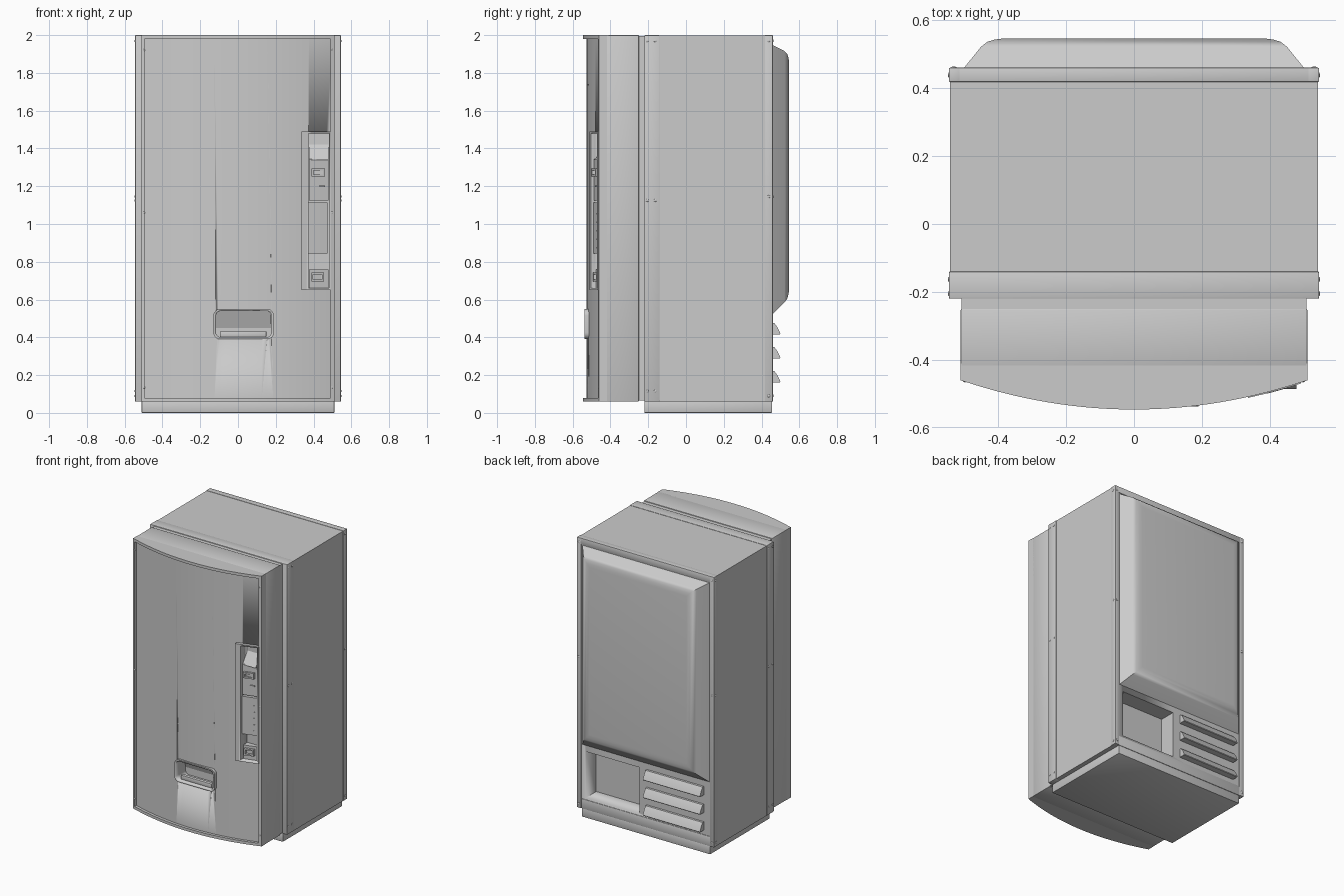
import bpy, bmesh, math

if "Cube" in bpy.data.objects:
    bpy.data.objects.remove(bpy.data.objects["Cube"])


def finish(bm, name, bevel=0.0):
    bmesh.ops.recalc_face_normals(bm, faces=bm.faces)
    me = bpy.data.meshes.new(name)
    bm.to_mesh(me)
    bm.free()
    ob = bpy.data.objects.new(name, me)
    bpy.context.collection.objects.link(ob)
    bpy.ops.object.select_all(action='DESELECT')
    bpy.context.view_layer.objects.active = ob
    ob.select_set(True)
    if bevel:
        m = ob.modifiers.new("bevel", 'BEVEL')
        m.width, m.segments = bevel, 2
        bpy.ops.object.modifier_apply(modifier=m.name)
    bpy.ops.object.shade_smooth_by_angle(angle=math.radians(35))
    return ob


def prism(name, pts, axis, a, b, bevel=0.0):
    """Extrude a 2D outline along an axis from a to b."""
    put = {'x': lambda p, t: (t, p[0], p[1]),
           'y': lambda p, t: (p[0], t, p[1]),
           'z': lambda p, t: (p[0], p[1], t)}[axis]
    bm = bmesh.new()
    lo = [bm.verts.new(put(p, a)) for p in pts]
    hi = [bm.verts.new(put(p, b)) for p in pts]
    bm.faces.new(lo)
    bm.faces.new(hi)
    n = len(pts)
    for i in range(n):
        j = (i + 1) % n
        bm.faces.new((lo[i], lo[j], hi[j], hi[i]))
    return finish(bm, name, bevel)


def box(name, x0, x1, y0, y1, z0, z1, bevel=0.0):
    return prism(name, [(x0, y0), (x1, y0), (x1, y1), (x0, y1)], 'z', z0, z1, bevel)


def front(x):
    """Bowed front of the door."""
    return -0.46 - 0.086 * (1 - (x / 0.51) ** 2)


def bowed(name, x0, x1, z0, z1, off, yb=-0.41, n=6):
    xs = [x0 + (x1 - x0) * i / n for i in range(n + 1)]
    return prism(name, [(x, front(x) + off) for x in xs] + [(x1, yb), (x0, yb)], 'z', z0, z1)


def rounded(x0, x1, z0, z1, r, n=6):
    pts = []
    for k, (cx, cz) in enumerate([(x1 - r, z1 - r), (x0 + r, z1 - r), (x0 + r, z0 + r), (x1 - r, z0 + r)]):
        for i in range(n + 1):
            t = math.pi / 2 * (k + i / n)
            pts.append((cx + r * math.cos(t), cz + r * math.sin(t)))
    return pts


def cut(ob, cutter):
    cutter.hide_render = True
    bpy.context.view_layer.objects.active = ob
    m = ob.modifiers.new("cut", 'BOOLEAN')
    m.operation, m.object, m.solver = 'DIFFERENCE', cutter, 'EXACT'
    bpy.ops.object.modifier_apply(modifier=m.name)
    bpy.data.objects.remove(cutter)


def screw(name, loc, axis='X', r=0.008):
    bm = bmesh.new()
    bmesh.ops.create_uvsphere(bm, u_segments=10, v_segments=6, radius=r)
    s = (0.5, 1, 1) if axis == 'X' else (1, 0.5, 1)
    bmesh.ops.scale(bm, vec=s, verts=bm.verts)
    bmesh.ops.translate(bm, vec=loc, verts=bm.verts)
    return finish(bm, name)


# Cabinet, base and front collar
cabinet = box("cabinet", -0.542, 0.542, -0.15, 0.455, 0.06, 1.997)
cut(cabinet, box("vent_cutter", 0.05, 0.475, 0.34, 0.6, 0.145, 0.475))
box("base_plinth", -0.51, 0.51, -0.22, 0.455, 0, 0.062, 0.003)
box("front_collar", -0.545, 0.545, -0.22, -0.14, 0.06, 2.0, 0.004)

# Rear frame strips
for s, side in ((-1, "left"), (1, "right")):
    a, b = sorted((s * 0.51, s * 0.545))
    box("rear_post_" + side, a, b, 0.418, 0.46, 0.06, 2.0, 0.003)
box("rear_top_rail", -0.53, 0.53, 0.418, 0.46, 1.955, 2.0, 0.003)
box("rear_bottom_rail", -0.53, 0.53, 0.43, 0.458, 0.06, 0.13, 0.003)

# Bulged rear panel
bm = bmesh.new()
prev = None
for x, z0, z1, y in [(0.508, 0.515, 1.952, 0.45), (0.45, 0.585, 1.915, 0.522),
                     (0.432, 0.605, 1.9, 0.536), (0.41, 0.63, 1.88, 0.543), (0.385, 0.655, 1.855, 0.546)]:
    ring = [bm.verts.new(p) for p in ((-x, y, z0), (x, y, z0), (x, y, z1), (-x, y, z1))]
    if prev:
        for i in range(4):
            j = (i + 1) % 4
            bm.faces.new((prev[i], prev[j], ring[j], ring[i]))
    else:
        bm.faces.new(ring)
    prev = ring
bm.faces.new(prev)
finish(bm, "rear_panel")

# Rear louvres
for i in range(3):
    z = 0.415 - 0.127 * i
    prism(f"louvre_{i + 1}", [(0.45, z + 0.062), (0.468, z + 0.06), (0.486, z + 0.035), (0.5, z + 0.004),
                              (0.498, z), (0.45, z)], 'x', -0.46, -0.007)

# Door body and seal
box("door_body", -0.51, 0.51, -0.42, -0.25, 0.06, 2.0, 0.003)
box("door_seal", -0.507, 0.507, -0.255, -0.215, 0.065, 1.995)

# Bowed front panel with delivery and control openings
panel = bowed("front_panel", -0.5, 0.5, 0.07, 1.99, 0.02, n=32)
cut(panel, prism("delivery_cutter", rounded(-0.118, 0.178, 0.4, 0.54, 0.025), 'y', -0.7, -0.425))
cut(panel, box("control_cutter", 0.372, 0.483, -0.7, -0.43, 0.66, 1.48))

# Door bezel
bowed("bezel_top", -0.51, 0.51, 1.98, 2.0, 0, n=32)
bowed("bezel_bottom", -0.51, 0.51, 0.06, 0.08, 0, n=32)
bowed("bezel_left", -0.51, -0.495, 0.06, 2.0, 0, n=2)
bowed("bezel_right", 0.49, 0.51, 0.06, 2.0, 0, n=2)

# Delivery port surround, chute and flap
surround = prism("delivery_surround", rounded(-0.13, 0.19, 0.39, 0.55, 0.035), 'y', -0.537, -0.5)
cut(surround, prism("surround_cutter", rounded(-0.117, 0.177, 0.401, 0.539, 0.026), 'y', -0.7, -0.4))
prism("delivery_chute", [(-0.425, 0.54), (-0.46, 0.54), (-0.425, 0.45)], 'x', -0.116, 0.176)
box("delivery_flap", -0.095, 0.15, -0.515, -0.49, 0.402, 0.432, 0.003)

# Control column frame
frame = bowed("control_frame", 0.335, 0.492, 0.65, 1.49, -0.003)
cut(frame, box("frame_cutter", 0.372, 0.483, -0.7, -0.3, 0.66, 1.48))

# Control column contents
display = prism("display_wedge", [(-0.43, 1.42), (-0.485, 1.34), (-0.43, 1.34)], 'x', 0.376, 0.479)
bowed("payment_plate", 0.376, 0.479, 1.125, 1.345, 0.012)
slot = bowed("note_slot", 0.39, 0.46, 1.252, 1.295, -0.004)
cut(slot, box("note_cutter", 0.4, 0.45, -0.7, -0.48, 1.263, 1.284))
bowed("coin_slot", 0.43, 0.46, 1.195, 1.203, 0.004)
bowed("selection_plate", 0.374, 0.475, 0.845, 1.115, 0.009)
for i in range(5):
    bowed(f"selection_button_{i + 1}", 0.453, 0.463, 0.87 + 0.045 * i, 0.879 + 0.045 * i, 0.004, n=1)
bowed("coin_return_plate", 0.376, 0.479, 0.662, 0.76, 0.022)
cup = bowed("coin_return_cup", 0.388, 0.455, 0.695, 0.742, 0.004)
cut(cup, box("cup_cutter", 0.398, 0.445, -0.7, -0.46, 0.705, 0.732))

# Screws on both sides
for s in (-1, 1):
    for z in (1.97, 1.125, 0.115):
        for y in (-0.205, -0.163):
            screw("collar_screw", (s * 0.544, y, z))
    for z in (1.97, 1.145, 0.09):
        screw("rear_side_screw", (s * 0.544, 0.438, z))
        screw("rear_screw", (s * 0.53, 0.46, z), 'Y')
    for z in (1.92, 1.06, 0.135):
        screw("bezel_screw", (s * 0.497, -0.463, z), 'Y', 0.006)
